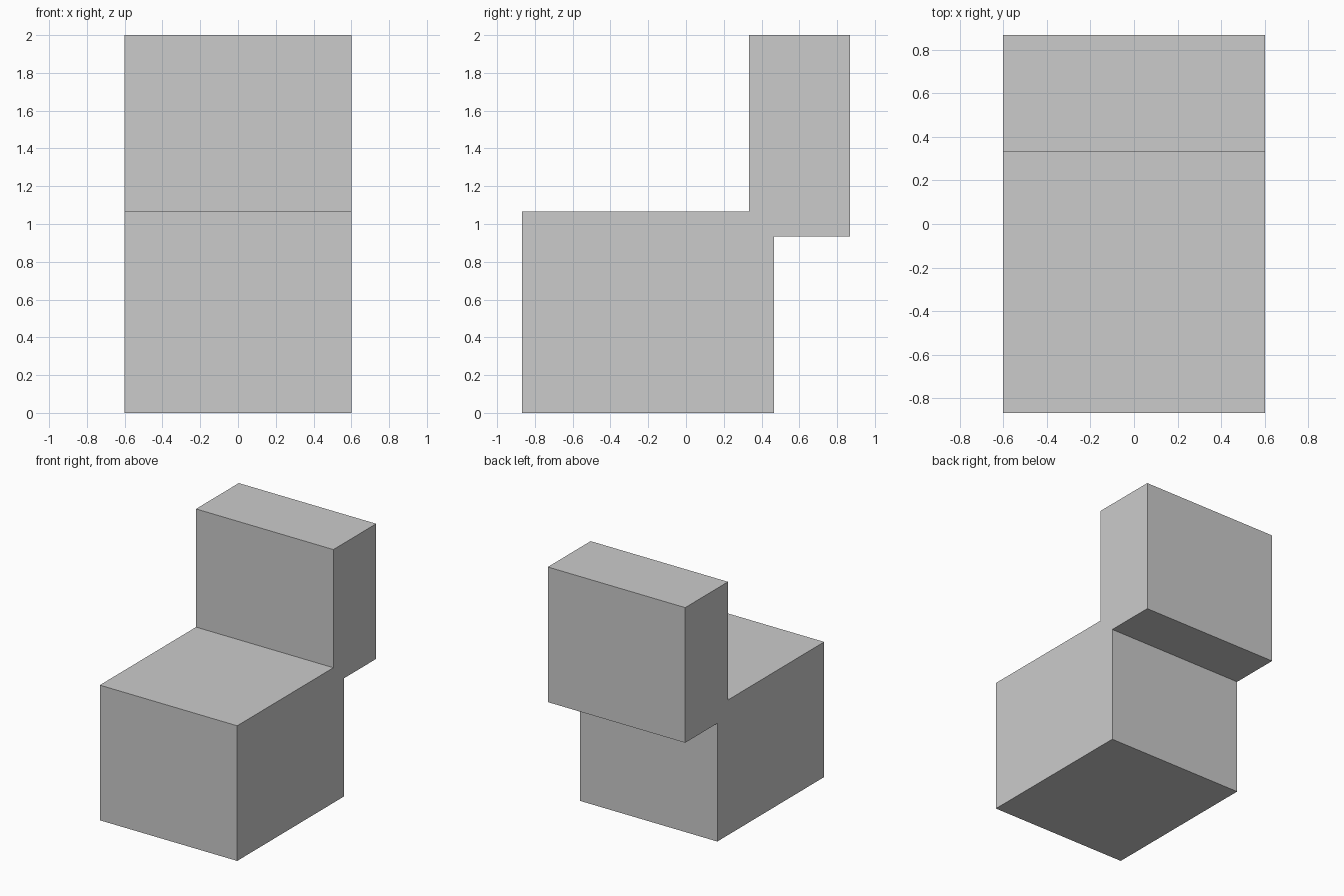
import bpy, bmesh
from mathutils import Vector

if "Cube" in bpy.data.objects:
    bpy.data.objects.remove(bpy.data.objects["Cube"])

HALF_WIDTH = 0.6

# Side outline (y, z): block seat with an overhanging backrest
outline = [(-0.867, 0), (0.466, 0), (0.466, 0.933), (0.867, 0.933),
           (0.867, 2), (0.333, 2), (0.333, 1.067), (-0.867, 1.067)]

# Extrude the outline across the width of the chair
bm = bmesh.new()
side = bm.faces.new([bm.verts.new((-HALF_WIDTH, y, z)) for y, z in outline])
extruded = bmesh.ops.extrude_face_region(bm, geom=[side], use_keep_orig=True)
verts = [g for g in extruded["geom"] if isinstance(g, bmesh.types.BMVert)]
bmesh.ops.translate(bm, verts=verts, vec=Vector((2 * HALF_WIDTH, 0, 0)))
bmesh.ops.recalc_face_normals(bm, faces=bm.faces)

# Chair object
mesh = bpy.data.meshes.new("block_chair")
bm.to_mesh(mesh)
bm.free()
chair = bpy.data.objects.new("block_chair", mesh)
bpy.context.collection.objects.link(chair)
